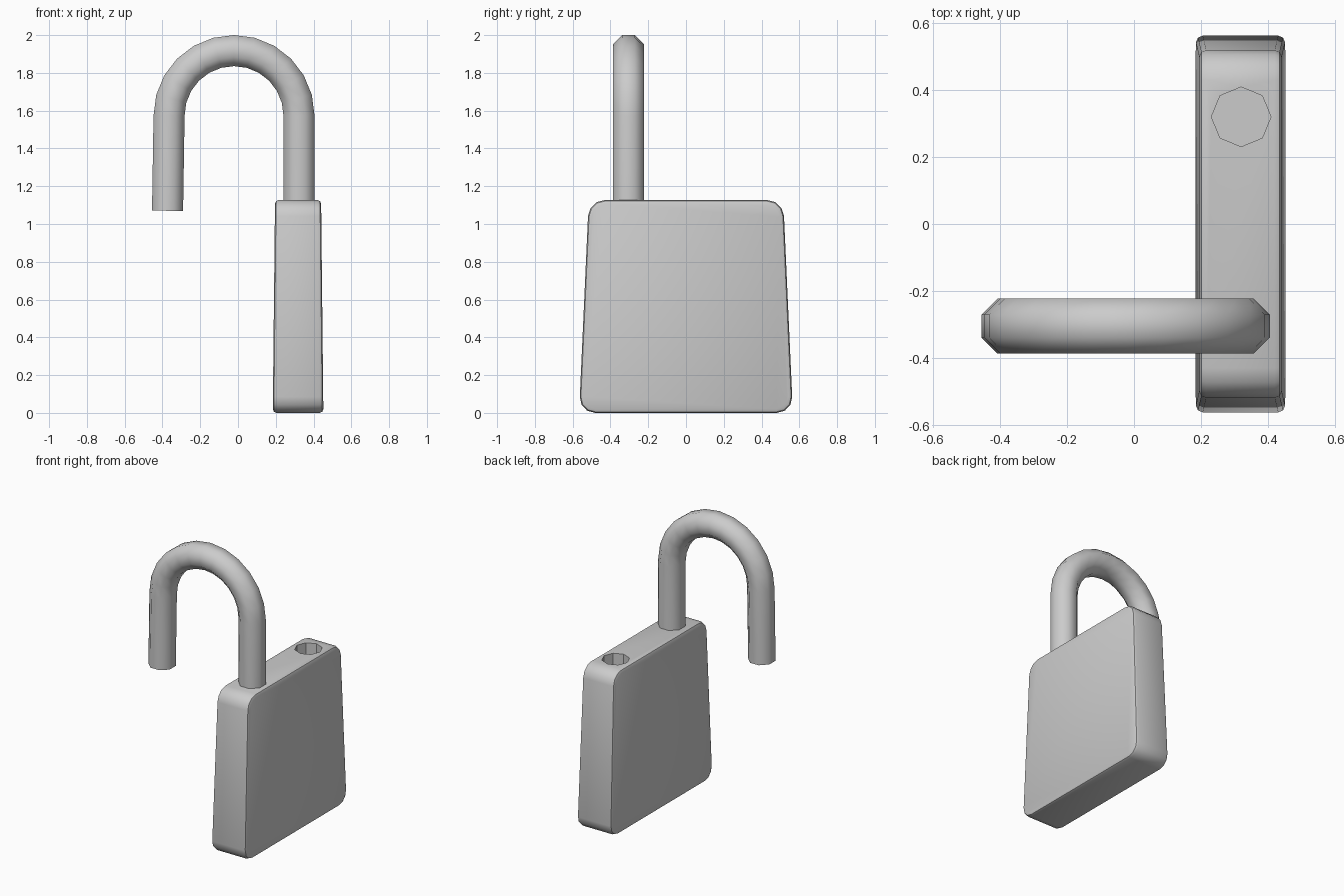
import bpy, bmesh
from math import sin, cos, pi, radians
from mathutils import Vector

if "Cube" in bpy.data.objects:
    bpy.data.objects.remove(bpy.data.objects["Cube"])


def add_object(name, bm):
    bmesh.ops.recalc_face_normals(bm, faces=bm.faces)
    mesh = bpy.data.meshes.new(name)
    bm.to_mesh(mesh)
    bm.free()
    obj = bpy.data.objects.new(name, mesh)
    bpy.context.collection.objects.link(obj)
    return obj


def smooth(obj, angle):
    bpy.ops.object.select_all(action='DESELECT')
    obj.select_set(True)
    bpy.context.view_layer.objects.active = obj
    bpy.ops.object.shade_smooth_by_angle(angle=radians(angle))


# Body: tapered slab, large rounded corners, then softened face outlines
HEIGHT, CX = 1.127, 0.318
bm = bmesh.new()
bmesh.ops.create_cube(bm, size=2)
for v in bm.verts:
    top = v.co.z > 0
    v.co = (CX + v.co.x * (0.122 if top else 0.134),
            v.co.y * (0.515 if top else 0.566),
            HEIGHT if top else 0)
corners = [e for e in bm.edges
           if abs(e.verts[0].co.x - e.verts[1].co.x) > 0.2]
bmesh.ops.bevel(bm, geom=corners, offset=0.085, segments=3, profile=0.5,
                affect='EDGES')
rims = [e for e in bm.edges
        if (e.verts[0].co.x - CX) * (e.verts[1].co.x - CX) > 0]
bmesh.ops.bevel(bm, geom=rims, offset=0.02, segments=2, profile=0.5,
                affect='EDGES')
body = add_object("body", bm)

# Octagonal socket for the free end of the shackle
bm = bmesh.new()
bmesh.ops.create_cone(bm, cap_ends=True, segments=8, radius1=0.089,
                      radius2=0.089, depth=0.6)
cutter = add_object("socket_cutter", bm)
cutter.location = (0.32, 0.32, HEIGHT)
cutter.hide_render = True
cut = body.modifiers.new("socket", 'BOOLEAN')
cut.operation, cut.solver, cut.object = 'DIFFERENCE', 'EXACT', cutter
bpy.context.view_layer.objects.active = body
bpy.ops.object.modifier_apply(modifier=cut.name)
bpy.data.objects.remove(cutter)
smooth(body, 40)

# Shackle: octagonal bar swept along a hook path, swung out of the body
ARC_X, ARC_Z, ARC_R, SEGS = -0.021, 1.574, 0.344, 12
path = [Vector((-0.373, -0.305, 1.07))]
for i in range(SEGS + 1):
    a = pi - pi * i / SEGS
    path.append(Vector((ARC_X + ARC_R * cos(a), -0.305, ARC_Z + ARC_R * sin(a))))
path.append(Vector((0.324, -0.305, 0.85)))

bm = bmesh.new()
side = Vector((0, 1, 0))
rings = []
for i, p in enumerate(path):
    tangent = (path[min(i + 1, len(path) - 1)] - path[max(i - 1, 0)]).normalized()
    if i in (1, len(path) - 2):
        tangent = Vector((0, 0, 1 if i == 1 else -1))
    out = tangent.cross(side)
    angles = [pi / 8 + k * pi / 4 for k in range(8)]
    rings.append([bm.verts.new(p + 0.089 * (out * cos(t) + side * sin(t)))
                  for t in angles])
for r0, r1 in zip(rings, rings[1:]):
    for k in range(8):
        j = (k + 1) % 8
        bm.faces.new((r0[k], r0[j], r1[j], r1[k]))
bm.faces.new(rings[0])
bm.faces.new(rings[-1])
shackle = add_object("shackle", bm)
smooth(shackle, 60)
